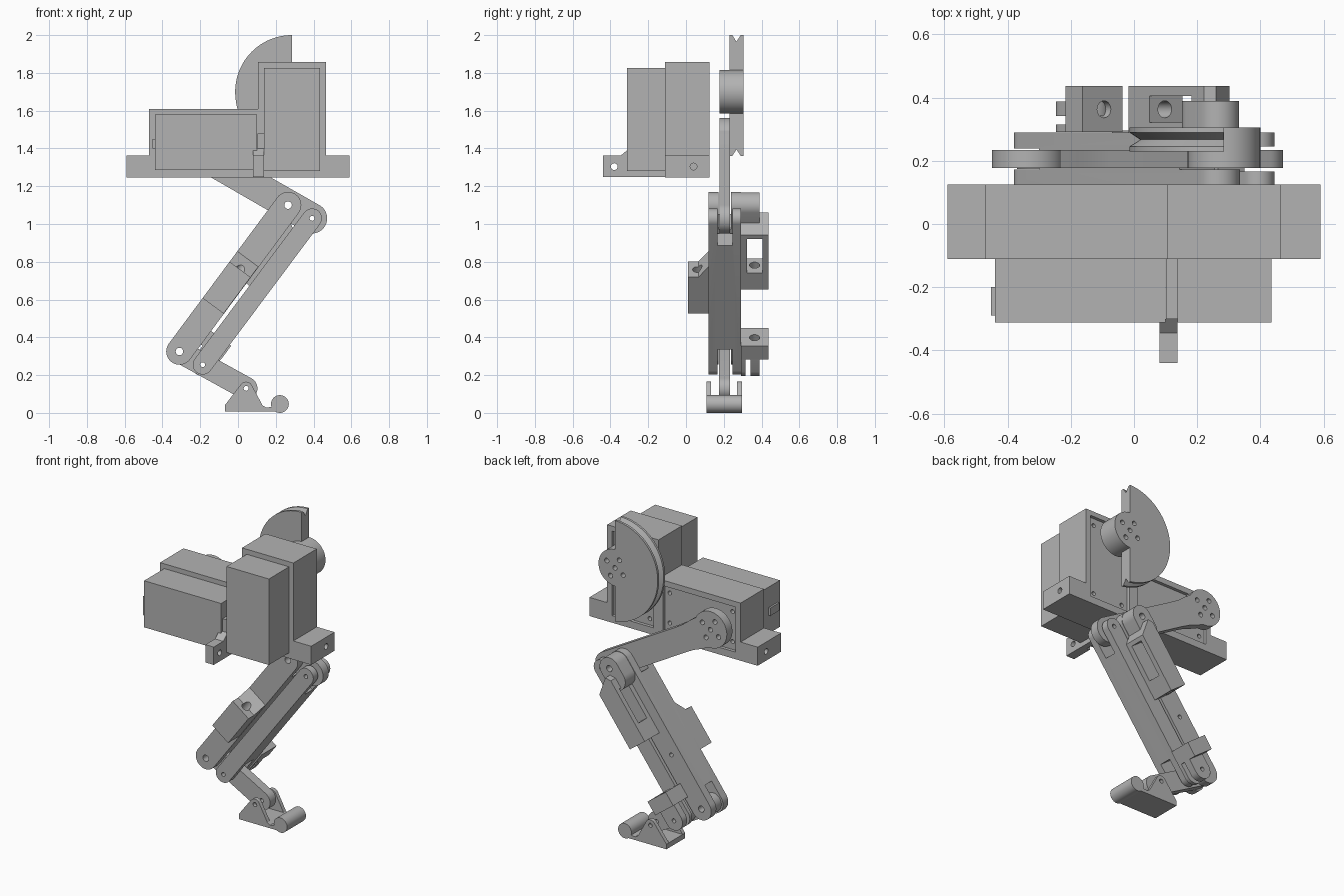
import bpy, bmesh, math
from mathutils import Vector

if "Cube" in bpy.data.objects:
    bpy.data.objects.remove(bpy.data.objects["Cube"], do_unlink=True)

grey = bpy.data.materials.new("plain grey")
grey.use_nodes = True
grey.diffuse_color = (0.45, 0.45, 0.45, 1)
grey.node_tree.nodes["Principled BSDF"].inputs["Base Color"].default_value = (0.45, 0.45, 0.45, 1)

X, Y, Z = Vector((1, 0, 0)), Vector((0, 1, 0)), Vector((0, 0, 1))


def loft(name, layers, o=Vector(), a=X, b=Z, c=Y):
    """Solid through outlines (points, offset along c) with equal point counts."""
    bm = bmesh.new()
    rings = [[bm.verts.new(o + a * p + b * q + c * h) for p, q in pts] for pts, h in layers]
    bm.faces.new(rings[0])
    bm.faces.new(rings[-1])
    n = len(rings[0])
    for r, s in zip(rings, rings[1:]):
        for i in range(n):
            j = (i + 1) % n
            bm.faces.new((r[i], r[j], s[j], s[i]))
    bmesh.ops.recalc_face_normals(bm, faces=bm.faces)
    me = bpy.data.meshes.new(name)
    bm.to_mesh(me)
    bm.free()
    me.materials.append(grey)
    ob = bpy.data.objects.new(name, me)
    bpy.context.collection.objects.link(ob)
    return ob


def prism(name, pts, h0, h1, *frame):
    return loft(name, [(pts, h0), (pts, h1)], *frame)


def rect(p0, p1, q0, q1):
    return [(p0, q0), (p1, q0), (p1, q1), (p0, q1)]


def arc(cx, cy, r, a0, a1, n=24):
    return [(cx + r * math.cos(math.radians(a0 + (a1 - a0) * i / n)),
             cy + r * math.sin(math.radians(a0 + (a1 - a0) * i / n))) for i in range(n + 1)]


def circle(cx, cy, r, n=32):
    return arc(cx, cy, r, 0, 360, n)[:-1]


def capsule(t0, t1, r):
    return arc(t1, 0, r, -90, 90) + arc(t0, 0, r, 90, 270)


def cut(ob, *cutters):
    bpy.context.view_layer.objects.active = ob
    for c in cutters:
        m = ob.modifiers.new("cut", 'BOOLEAN')
        m.operation, m.solver, m.object = 'DIFFERENCE', 'EXACT', c
        bpy.ops.object.modifier_apply(modifier=m.name)
        bpy.data.objects.remove(c, do_unlink=True)
    return ob


def bore(x, z, r, y0=-1, y1=1):
    return prism("cutter", circle(x, z, r, 20), y0, y1)


def frame(p, q):
    """Origin p, first axis towards q, second axis square to it, third along y."""
    u = (Vector(q) - Vector(p)).normalized()
    return Vector(p), u, Vector((u.z, 0, -u.x)), Y


# Pivots of the parallel linkage
KNEE, KNEE2 = (0.265, 0, 1.10), (0.392, 0, 1.03)
ANKLE, ANKLE2 = (-0.31, 0, 0.325), (-0.187, 0, 0.255)
HIP, TOE_PIN = (-0.335, 0, 1.447), (0.043, 0, 0.13)
WHEEL = (0.285, 1.70)

# Servo mount with recessed back panels and screw holes
mount = prism("servo_mount", [(-.59, 1.245), (.59, 1.245), (.59, 1.363), (.465, 1.363), (.465, 1.857),
                              (.105, 1.857), (.105, 1.61), (-.47, 1.61), (-.47, 1.363), (-.59, 1.363)], -.11, .125)
cut(mount, prism("cutter", rect(-.435, .075, 1.29, 1.575), .105, .2),
    prism("cutter", rect(.14, .43, 1.29, 1.825), .105, .2))
for x, z in [(-.40, 1.34), (-.40, 1.53), (.04, 1.34), (.04, 1.53), (.18, 1.33), (.39, 1.33), (.18, 1.78), (.39, 1.78)]:
    cut(mount, bore(x, z, .013, .06, .2))
for x0, x1 in [(.5, .7), (-.7, -.5)]:
    cut(mount, prism("cutter", circle(.04, 1.304, .018, 20), x0, x1, Vector(), Y, Z, X))

# Servo bodies in front of the mount
prism("low_servo", rect(-.44, .10, 1.285, 1.58), -.312, -.105)
prism("tall_servo", rect(.138, .435, 1.28, 1.825), -.312, -.105)
prism("low_servo_cable_exit", rect(-.452, -.43, 1.40, 1.45), -.29, -.2)
prism("centre_rib", rect(.102, .138, 1.25, 1.48), -.30, -.10)
lug = prism("front_lug", [(-.44, 1.25), (-.30, 1.25), (-.30, 1.40), (-.345, 1.363), (-.44, 1.363)],
            .08, .138, Vector(), Y, Z, X)
cut(lug, prism("cutter", circle(-.38, 1.304, .018, 20), 0, .3, Vector(), Y, Z, X))

# Cable wheel: half disc with a V groove, its radius growing to the tail
cx, cz = WHEEL


def wheel_outline(inset):
    pts = []
    for i in range(49):
        d = 90 + 180 * i / 48
        r = .30 + .04 * max(0, (d - 180) / 90) ** 2 - inset
        pts.append((cx + r * math.cos(math.radians(d)), cz + r * math.sin(math.radians(d))))
    return pts + arc(cx, cz, .115, -90, 90)


wheel = loft("cable_wheel", [(wheel_outline(0), .23), (wheel_outline(0), .245), (wheel_outline(.035), .267),
                             (wheel_outline(0), .29), (wheel_outline(0), .305)])
hub = prism("cable_wheel_hub", circle(cx, cz, .115, 48), .177, .231)
horn_holes = [(0, 0)] + [(.065 * math.cos(k * math.pi / 2 + .5), .065 * math.sin(k * math.pi / 2 + .5)) for k in range(4)]
for ob in (wheel, hub):
    for dx, dz in horn_holes:
        cut(ob, bore(cx + dx, cz + dz, .015))

# Hip crank, flared around the servo horn
f = frame(HIP, KNEE2)
length = (Vector(KNEE2) - Vector(HIP)).length
crank = prism("hip_crank", arc(length, 0, .08, -90, 90) + [(.25, .078), (.18, .08), (.13, .088)]
              + arc(0, 0, .115, 55, 305, 40) + [(.13, -.088), (.18, -.08), (.25, -.078)], .178, .234, *f)
for dx, dz in horn_holes:
    cut(crank, bore(HIP[0] + dx, HIP[2] + dz, .015))
cut(crank, bore(KNEE[0], KNEE[2], .02), bore(KNEE2[0], KNEE2[2], .013))


def forked_bar(name, p, q, r, slot, depth, hole):
    """Round-ended bar with a slot at each end and a pin hole at each pivot."""
    fr = frame(p, q)
    n = (Vector(q) - Vector(p)).length
    ob = prism(name, capsule(0, n, r), .12, .29, *fr)
    for t0, t1 in [(-.2, depth), (n - depth, n + .2)]:
        cut(ob, prism("cutter", rect(t0, t1, -.2, .2), *slot, *fr))
    return cut(ob, bore(p[0], p[2], hole), bore(q[0], q[2], hole))


thigh = forked_bar("thigh_bar", ANKLE, KNEE, .07, (.172, .239), .11, .02)
cut(thigh, bore(-.10, .612, .013))
forked_bar("parallel_bar", ANKLE2, KNEE2, .052, (.166, .245), .14, .013)

# Ramped cable guide on the front of the thigh
o, u, n, _ = frame(ANKLE, KNEE)
guide = prism("thigh_cable_guide", [(.30, .121), (.30, .01), (.54, .01), (.54, .065), (.61, .121)], -.07, .068, o, u, Y, n)
cut(guide, prism("cutter", circle(0, .06, .025, 20), .2, .7, o, n, Y, u))

# Knee tensioner: windowed box on the back, hung from the knee boss
f = frame(ANKLE, KNEE)
box = prism("knee_tensioner", [(.50, -.006), (.50, .124), (.86, .124), (.93, .02), (.90, -.006)], .29, .437, *f)
cut(box, prism("cutter", rect(.61, .835, -.2, .3), .322, .405, *f),
    prism("cutter", circle(.055, .363, .027, 20), .4, .7, o, n, Y, u))
reach = (Vector(KNEE) - Vector(ANKLE)).length
cut(prism("knee_boss", capsule(.89, reach, .068), .291, .39, *f), bore(KNEE[0], KNEE[2], .02))

# Ankle tensioner: drilled block with an arm to the ankle pin
f = frame(ANKLE2, KNEE2)
o, u, n, _ = f
block = prism("ankle_tensioner", rect(.08, .17, -.097, .061), .291, .437, *f)
cut(block, prism("cutter", circle(-.012, .363, .027, 20), 0, .3, o, n, Y, u))
for y0, y1 in [(.291, .315), (.342, .388)]:
    cut(prism("ankle_tensioner_arm", capsule(0, .085, .06), y0, y1, *f), bore(ANKLE2[0], ANKLE2[2], .013))

# Shank
f = frame(ANKLE, TOE_PIN)
shank = prism("shank", capsule(0, (Vector(TOE_PIN) - Vector(ANKLE)).length, .06), .174, .234, *f)
cut(shank, bore(ANKLE[0], ANKLE[2], .02), bore(ANKLE2[0], ANKLE2[2], .013), bore(TOE_PIN[0], TOE_PIN[2], .013))

# Foot: sole, two ears and a round toe
prism("foot_sole", [(-.07, .008), (.22, .008), (.20, .035), (.15, .028), (.13, .04), (-.07, .04)], .108, .296)
for y0, y1 in [(.108, .133), (.271, .296)]:
    ear = prism("foot_ear", [(.13, .04)] + arc(.043, .13, .035, 42, 142, 12) + [(-.07, .04)], y0, y1)
    cut(ear, bore(TOE_PIN[0], TOE_PIN[2], .013))
prism("foot_toe", circle(.222, .047, .047), .108, .296)

# Smooth the round walls, keep edges sharp
bpy.ops.object.select_all(action='DESELECT')
for ob in bpy.context.collection.objects:
    if ob.type == 'MESH':
        ob.select_set(True)
        bpy.context.view_layer.objects.active = ob
bpy.ops.object.shade_smooth_by_angle(angle=math.radians(25))
